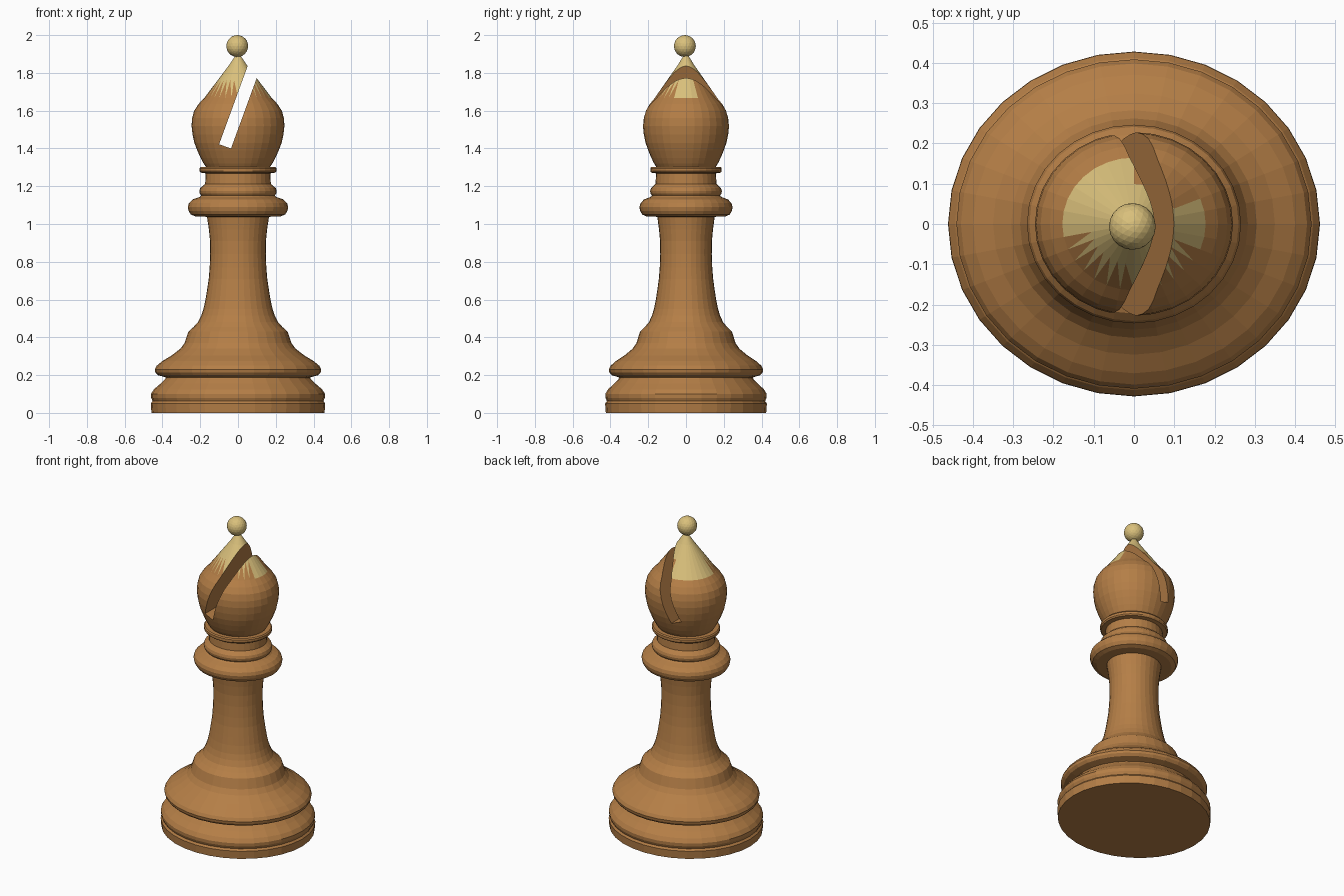
import bpy, bmesh, math
from mathutils import Vector

if "Cube" in bpy.data.objects:
    bpy.data.objects.remove(bpy.data.objects["Cube"])

SIDES = 32
SQUASH = 0.927   # the turned body is slightly narrower in y


def material(name, rgb):
    m = bpy.data.materials.new(name)
    m.diffuse_color = (*rgb, 1)
    m.use_nodes = True
    m.node_tree.nodes["Principled BSDF"].inputs["Base Color"].default_value = m.diffuse_color
    return m


wood = material("wood", (0.46, 0.21, 0.062))
pale = material("pale_wood", (0.70, 0.53, 0.20))


def add_object(name, bm, mats):
    bmesh.ops.recalc_face_normals(bm, faces=bm.faces)
    me = bpy.data.meshes.new(name)
    bm.to_mesh(me)
    bm.free()
    for m in mats:
        me.materials.append(m)
    ob = bpy.data.objects.new(name, me)
    bpy.context.collection.objects.link(ob)
    return ob


def lathe(profile):
    """Turn (radius, z) points into a capped, slightly oval body."""
    bm = bmesh.new()
    rings = []
    for r, z in profile:
        rings.append([bm.verts.new((r * math.cos(a), r * SQUASH * math.sin(a), z))
                      for a in (2 * math.pi * i / SIDES for i in range(SIDES))])
    for lo, hi in zip(rings, rings[1:]):
        for i in range(SIDES):
            j = (i + 1) % SIDES
            bm.faces.new((lo[i], lo[j], hi[j], hi[i]))
    bm.faces.new(rings[0][::-1])
    bm.faces.new(rings[-1])
    return bm


# Base: foot with groove, waist, and wide bulging skirt
add_object("base", lathe([
    (.458, 0), (.462, .05), (.452, .062), (.460, .08), (.461, .10), (.445, .125),
    (.41, .155), (.385, .18), (.382, .188), (.40, .193), (.425, .20), (.438, .215),
    (.441, .23), (.43, .25), (.40, .275), (.35, .305), (.305, .34), (.283, .37),
    (.273, .40), (.263, .43)]), [wood])

# Stem: concave column
add_object("stem", lathe([
    (.263, .43), (.235, .455), (.212, .48), (.195, .515), (.183, .55), (.172, .60),
    (.164, .65), (.155, .71), (.150, .77), (.147, .84), (.148, .91), (.154, .97),
    (.165, 1.045)]), [wood])

# Collar: wide flange, small bead, neck and thin ring
add_object("collar", lathe([
    (.16, 1.038), (.225, 1.04), (.25, 1.05), (.262, 1.07), (.266, 1.09),
    (.260, 1.11), (.24, 1.13), (.205, 1.142), (.194, 1.15), (.203, 1.162),
    (.205, 1.175), (.20, 1.19), (.185, 1.203), (.174, 1.212), (.171, 1.268),
    (.198, 1.272), (.204, 1.28), (.204, 1.295), (.198, 1.302)]), [wood])

# Head: pointed dome with a pale tip
BAND_LO, BAND_HI = 1.668, 1.762
bm = lathe([
    (.165, 1.295), (.182, 1.32), (.198, 1.35), (.216, 1.39), (.231, 1.43),
    (.241, 1.475), (.246, 1.52), (.243, 1.56), (.232, 1.60), (.209, 1.635),
    (.178, BAND_LO), (.107, BAND_HI), (.048, 1.84), (.008, 1.90)])
band = []
for f in bm.faces:
    c = f.calc_center_median()
    if c.z > BAND_HI:
        f.material_index = 1
    elif c.z > BAND_LO:
        a = math.degrees(math.atan2(c.y, c.x)) % 360
        if 90 < a < 190 or a > 340 or a < 20:
            f.material_index = 1
        elif a > 190:
            band.append(f)
# The pale colour frays into spikes on the front
for f in bmesh.ops.triangulate(bm, faces=band)["faces"]:
    if sum(v.co.z > 1.7 for v in f.verts) == 2:
        f.material_index = 1
head = add_object("head", bm, [wood, pale])

# Slanted slit cut right through the head
bm = bmesh.new()
step = Vector((.135, 0, .37)) * 1.7
a, b = Vector((-.10, 0, 1.422)), Vector((-.037, 0, 1.40))
depth = Vector((0, .5, 0))
front = bm.faces.new([bm.verts.new(p - depth) for p in (a, b, b + step, a + step)])
out = bmesh.ops.extrude_face_region(bm, geom=[front])
bmesh.ops.translate(bm, vec=depth * 2,
                    verts=[v for v in out["geom"] if isinstance(v, bmesh.types.BMVert)])
# keep exactly one front face
if not any(f.calc_center_median().y < -.4 for f in bm.faces):
    bm.faces.new([v for v in front.verts])
cutter = add_object("slit_cutter", bm, [wood])
cutter.hide_render = True

cut = head.modifiers.new("slit", 'BOOLEAN')
cut.operation = 'DIFFERENCE'
cut.solver = 'EXACT'
cut.object = cutter
bpy.context.view_layer.objects.active = head
head.select_set(True)
bpy.ops.object.modifier_apply(modifier=cut.name)
bpy.data.objects.remove(cutter)

# Finial: small ball on the tip
bm = bmesh.new()
bmesh.ops.create_icosphere(bm, subdivisions=3, radius=.058)
bmesh.ops.translate(bm, vec=(-.004, -.006, 1.942), verts=bm.verts)
add_object("finial", bm, [pale])
